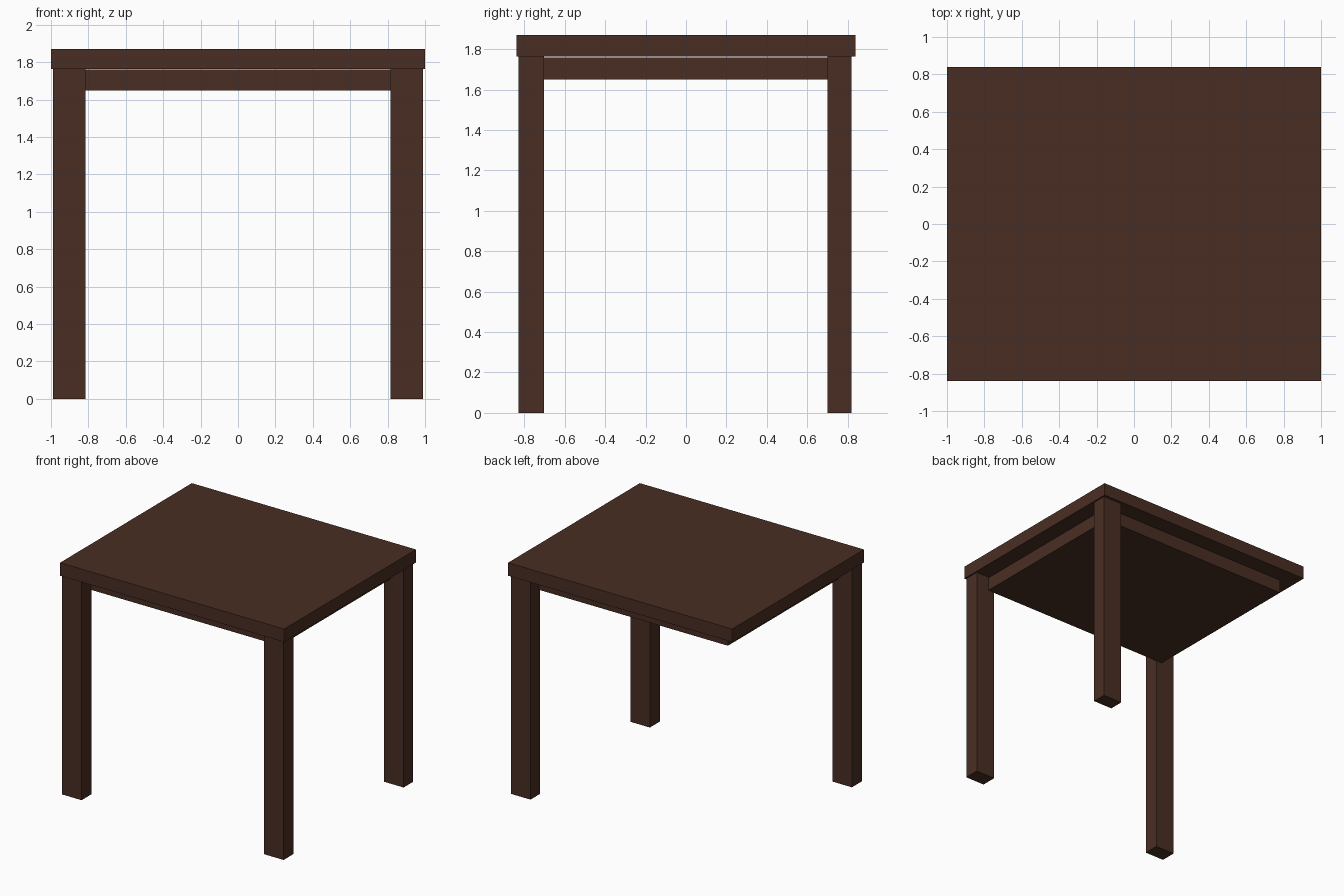
import bpy

if "Cube" in bpy.data.objects:
    bpy.data.objects.remove(bpy.data.objects["Cube"])

wood = bpy.data.materials.new("dark brown wood")
wood.diffuse_color = (0.066, 0.027, 0.017, 1.0)
wood.use_nodes = True
wood.node_tree.nodes["Principled BSDF"].inputs["Base Color"].default_value = wood.diffuse_color


def box(name, x0, x1, y0, y1, z0, z1):
    """Axis-aligned box given by its limits."""
    bpy.ops.mesh.primitive_cube_add(
        size=1, location=((x0 + x1) / 2, (y0 + y1) / 2, (z0 + z1) / 2))
    ob = bpy.context.object
    ob.name = name
    ob.scale = (x1 - x0, y1 - y0, z1 - z0)
    bpy.ops.object.transform_apply(location=False, rotation=False, scale=True)
    ob.data.materials.append(wood)
    return ob


# Table top slab
box("table_top", -1.0, 1.0, -0.84, 0.84, 1.765, 1.87)

# Solid apron block just under the top
box("apron_block", -0.87, 0.87, -0.708, 0.708, 1.65, 1.76)

# Three legs: the back left corner has none
front, back = (-0.83, -0.704), (0.70, 0.818)
left, right = (-0.988, -0.815), (0.815, 0.988)
for name, xs, ys in (("front_left_leg", left, front),
                     ("front_right_leg", right, front),
                     ("back_right_leg", right, back)):
    box(name, *xs, *ys, 0.0, 1.765)
